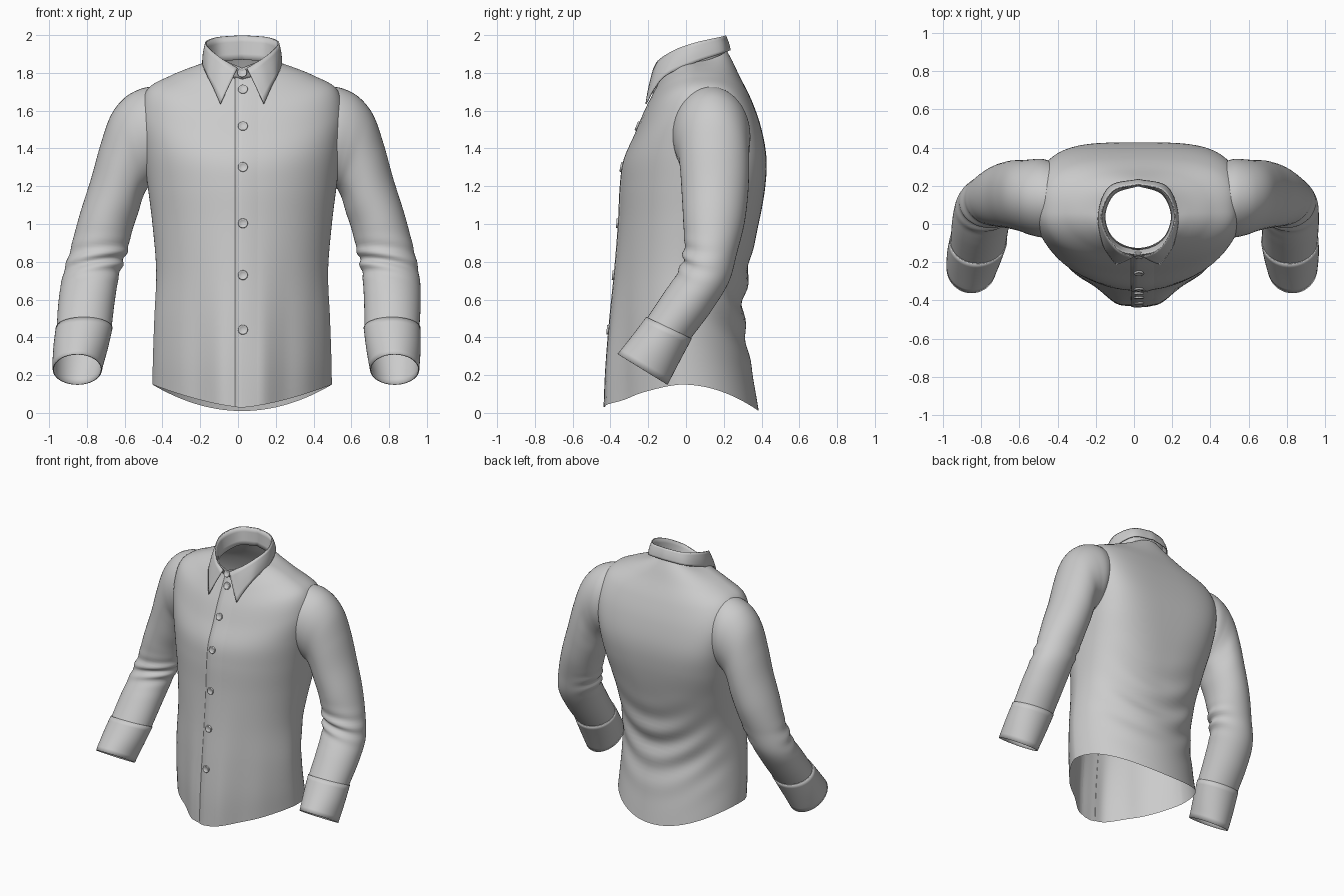
import bpy, bmesh, math
from mathutils import Vector

if "Cube" in bpy.data.objects:
    bpy.data.objects.remove(bpy.data.objects["Cube"])

CX = 0.022  # the shirt hangs slightly off centre


def spline(rows, t):
    """Catmull-Rom through rows of numbers, t in 0..len-1."""
    n = len(rows)
    i = min(int(t), n - 2)
    f = t - i
    b, c = rows[i], rows[i + 1]
    a = rows[i - 1] if i > 0 else [2 * p - q for p, q in zip(b, c)]
    d = rows[i + 2] if i + 2 < n else [2 * q - p for p, q in zip(b, c)]
    return [0.5 * (2 * q + (r - p) * f + (2 * p - 5 * q + 4 * r - s) * f * f
                   + (3 * q - p - 3 * r + s) * f ** 3) for p, q, r, s in zip(a, b, c, d)]


def loft(name, rows, closed=True, thick=0.0):
    bm = bmesh.new()
    vs = [[bm.verts.new(p) for p in r] for r in rows]
    m = len(rows[0])
    for a, b in zip(vs, vs[1:]):
        for j in range(m if closed else m - 1):
            k = (j + 1) % m
            bm.faces.new((a[j], a[k], b[k], b[j]))
    bmesh.ops.recalc_face_normals(bm, faces=bm.faces)
    me = bpy.data.meshes.new(name)
    bm.to_mesh(me)
    bm.free()
    ob = bpy.data.objects.new(name, me)
    bpy.context.collection.objects.link(ob)
    for p in me.polygons:
        p.use_smooth = True
    if thick:
        mod = ob.modifiers.new("thickness", 'SOLIDIFY')
        mod.thickness = thick
        mod.offset = 0
        bpy.context.view_layer.objects.active = ob
        ob.select_set(True)
        bpy.ops.object.shade_smooth_by_angle(angle=math.radians(40))
        ob.select_set(False)
    return ob


def sgnpow(a, e):
    return math.copysign(abs(a) ** e, a)


def bump(z, mid, width):
    return math.exp(-((z - mid) / width) ** 2)


# Body rings: z front, z side, z back, half width, y front, y back, front and back roundness
BODY = [
    (.03, .15, .01, .475, -.43, .385, 1.5, 2.0),
    (.25, .30, .25, .472, -.42, .345, 1.55, 2.0),
    (.50, .50, .50, .465, -.40, .305, 1.6, 2.1),
    (.75, .75, .75, .455, -.375, .33, 1.75, 2.3),
    (1.0, 1.0, 1.0, .475, -.355, .385, 1.9, 2.7),
    (1.2, 1.2, 1.2, .50, -.345, .42, 2.0, 3.3),
    (1.34, 1.40, 1.36, .525, -.325, .425, 2.05, 3.7),
    (1.48, 1.58, 1.52, .54, -.265, .395, 2.1, 3.5),
    (1.60, 1.715, 1.66, .50, -.215, .345, 2.1, 3.0),
    (1.70, 1.785, 1.78, .38, -.165, .285, 2.0, 2.4),
    (1.76, 1.83, 1.86, .27, -.135, .247, 2.0, 2.1),
    (1.80, 1.86, 1.915, .18, -.125, .217, 2.0, 2.0),
]


def body(v, ang):
    zf, zs, zb, hw, yf, yb, nf, nb = spline(BODY, v)
    c, s = math.cos(ang), math.sin(ang)
    n = nf if s < 0 else nb
    mid = (yf + yb) / 2
    x = hw * sgnpow(c, 2 / n)
    z = zs + ((zf if s < 0 else zb) - zs) * s * s
    k = sgnpow(s, 2 / n)
    # hanging folds across the lower back, flattened front panel with soft drape
    if s > 0:
        off = .014 * s * bump(z, .58, .24) * math.sin(30 * (z - 1.3 * x * x + .15 * x))
    else:
        low = bump(z, .1, .5)
        off = low * (.022 * bump(abs(x), .11, .06) - .012 * bump(abs(x), .24, .05)
                     + .008 * bump(abs(x), .35, .04))
    y = mid + k * ((yb - yf) / 2 + off)
    return Vector((CX + x, y, z))


def front(x, v):
    p = spline(BODY, v)
    return body(v, -math.acos(sgnpow(x / p[3], p[6] / 2)))


TOP = len(BODY) - 1
loft("shirt_body", [[body(i * TOP / 88, 2 * math.pi * j / 120) for j in range(120)]
                    for i in range(89)])

# Overlapping button placket with a raised left edge
rows = []
for i in range(81):
    v = i * TOP / 80
    rows.append([front(x, v) + Vector((0, -d, -d * .3)) for x, d in
                 ((-.037, -.002), (-.036, .006), (0, .006), (.05, .005), (.09, -.001))])
loft("button_placket", rows, closed=False)

# Sleeve rings: outer x z, inner x z, centre y, half depth y, rise over depth
SLEEVE = [
    (.44, 1.73, .43, 1.26, .13, .19, 0),
    (.53, 1.718, .47, 1.22, .135, .205, 0),
    (.62, 1.67, .50, 1.19, .14, .198, 0),
    (.695, 1.575, .515, 1.165, .147, .187, 0),
    (.75, 1.42, .53, 1.13, .152, .182, 0),
    (.80, 1.24, .55, 1.06, .153, .175, 0),
    (.86, 1.05, .58, .97, .147, .162, -.01),
    (.91, .86, .61, .85, .13, .14, -.01),
    (.94, .71, .635, .74, .095, .133, -.03),
    (.945, .58, .645, .60, .01, .128, -.045),
    (.938, .445, .648, .445, -.093, .115, -.055),
]
CUFF = [(.941, .45, .646, .45, -.09, .118, -.056),
        (.942, .34, .66, .34, -.16, .124, -.066),
        (.935, .23, .68, .23, -.23, .13, -.08)]


def sleeve_ring(table, t, side, fold, count=48):
    ox, oz, ix, iz, yc, dy, dz = spline(table, t)
    ring = []
    for j in range(count):
        a = 2 * math.pi * j / count
        c, s = math.cos(a), math.sin(a)
        zc = (oz + iz) / 2
        # elbow creases on the inside of the bend, gathers at the armpit
        inside = max(0, .5 - .5 * s - .25 * c)
        k = 1 + fold * (.08 * bump(zc, .80, .08) * inside * math.sin(70 * zc + 2 * c)
                        + .03 * bump(zc, 1.3, .1) * max(0, -c) * math.sin(5 * a))
        x = (ox + ix) / 2 + k * c * (ox - ix) / 2
        z = zc + c * (oz - iz) / 2 + s * dz
        if side < 0:  # this forearm swings out a little further
            x += .065 * min(1, max(0, (.85 - zc) / .6))
        ring.append(Vector((CX + side * x, yc + k * s * dy, z)))
    return ring


for side, label in ((1, "left"), (-1, "right")):
    n = len(SLEEVE) - 1
    loft(label + "_sleeve", [sleeve_ring(SLEEVE, i * n / 90, side, 1) for i in range(91)])
    loft(label + "_cuff", [sleeve_ring(CUFF, i / 4, side, 0) for i in range(9)], thick=.006)

# Collar half outlines, front to back
FOLD = [(.025, -.17, 1.825), (.10, -.14, 1.87), (.17, -.05, 1.925),
        (.192, .06, 1.963), (.13, .175, 1.988), (0, .208, 1.998)]
FALL = [(.115, -.212, 1.635), (.152, -.165, 1.72), (.186, -.10, 1.79),
        (.208, .05, 1.855), (.15, .195, 1.905), (0, .233, 1.92)]
BASE = [(0, -.135, 1.765), (.09, -.11, 1.78), (.155, -.04, 1.81),
        (.172, .06, 1.83), (.12, .16, 1.86), (0, .20, 1.87)]


def both_sides(half, closed):
    right = [Vector(spline(half, i * 5 / 30)) for i in range(31)]
    left = [Vector((-p.x, p.y, p.z)) for p in right[::-1]][1:]
    if closed:
        left.pop()
    return [p + Vector((CX, 0, 0)) for p in right + left]


def blend(a, b, n, puff):
    return [[p.lerp(q, i / n) + Vector((p.x - CX, p.y - .03, 0)).normalized()
             * puff * math.sin(math.pi * i / n) for p, q in zip(a, b)] for i in range(n + 1)]


loft("collar_fall", blend(both_sides(FOLD, False), both_sides(FALL, False), 6, .004),
     closed=False, thick=.006)
STAND = [(0, -.163, 1.825)] + [(x * .985, y * .99, z - .002) for x, y, z in FOLD[1:]]
loft("collar_stand", blend(both_sides(BASE, True), both_sides(STAND, True), 4, 0), thick=.005)


# Buttons set square to the cloth
def button(name, pos, normal):
    side = Vector((1, 0, 0))
    up = normal.cross(side)
    rows = [[pos + normal * h + (side * math.cos(a) + up * math.sin(a)) * r
             for a in (2 * math.pi * j / 24 for j in range(24))]
            for r, h in ((.024, -.004), (.026, .003), (.024, .008), (.019, .008),
                         (.016, .005), (.001, .005))]
    loft(name, rows)


for i, z in enumerate((.44, .73, 1.005, 1.30, 1.515, 1.71)):
    v = min((k * TOP / 600 for k in range(600)), key=lambda t: abs(front(.004, t).z - z))
    p, q = front(.004, v), front(.004, v + .05)
    d = (q - p).normalized()
    nrm = Vector((0, -d.z, d.y)).normalized()
    button("front_button_%d" % (i + 1), p + nrm * .006, nrm)
button("collar_button", Vector((CX, -.158, 1.80)), Vector((0, -.93, .37)).normalized())
